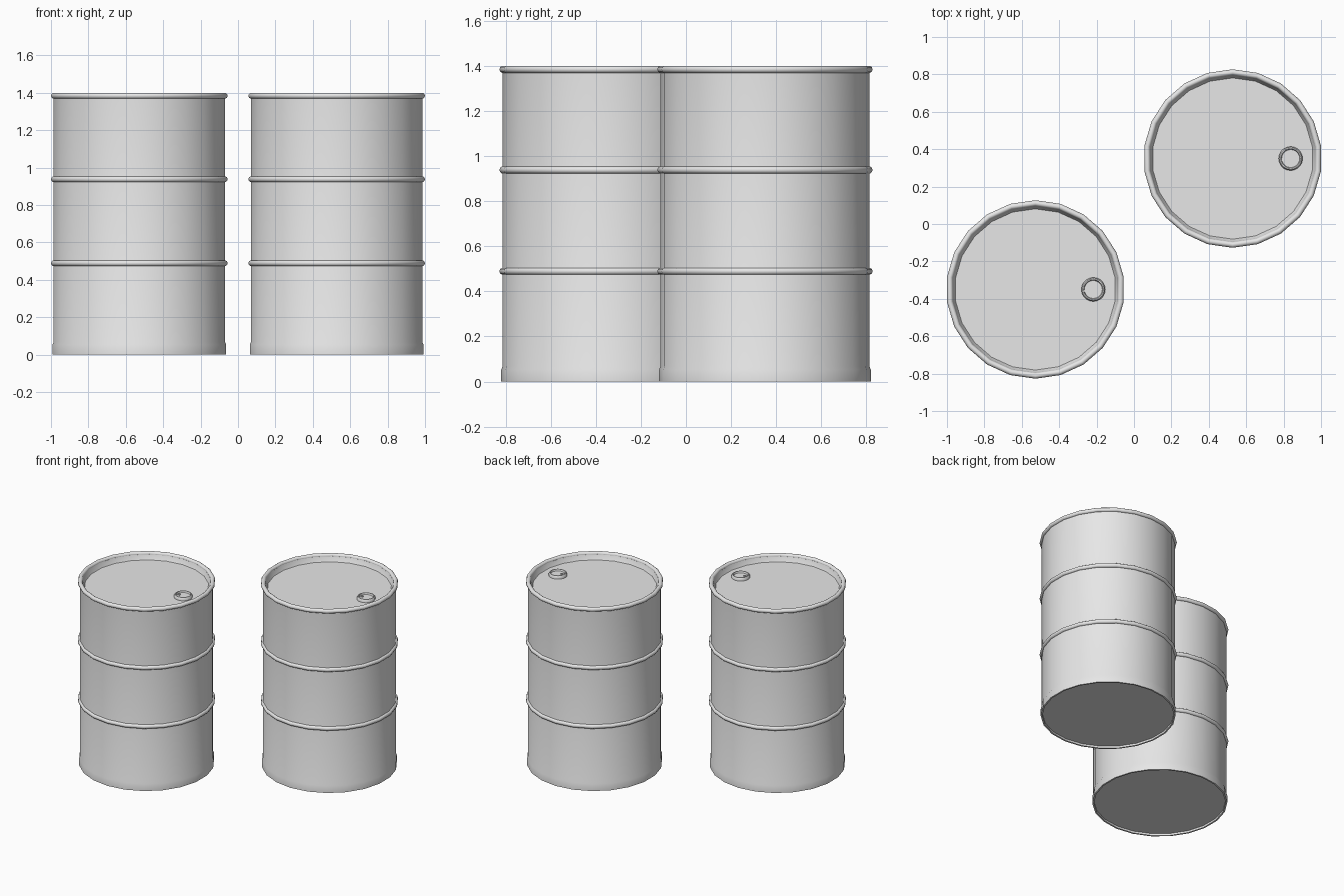
import bpy
import bmesh
import math
from mathutils import Vector

cube = bpy.data.objects.get("Cube")
if cube:
    bpy.data.objects.remove(cube, do_unlink=True)

SIDES = 22
HOOP_TUBE = 0.016

steel = bpy.data.materials.new("grey_steel")
steel.use_nodes = True
colour = (0.8, 0.8, 0.8, 1.0)
steel.diffuse_color = colour
steel.node_tree.nodes["Principled BSDF"].inputs["Base Color"].default_value = colour

parts = []


def finish(name, bm, location):
    """Turn a bmesh into a named, placed steel object."""
    bmesh.ops.recalc_face_normals(bm, faces=bm.faces)
    mesh = bpy.data.meshes.new(name)
    bm.to_mesh(mesh)
    bm.free()
    mesh.materials.append(steel)
    obj = bpy.data.objects.new(name, mesh)
    obj.location = location
    bpy.context.scene.collection.objects.link(obj)
    parts.append(obj)
    return obj


def lathe(name, profile, location, sides=SIDES, ring=False):
    """Revolve (radius, height) points; a ring closes on itself, else ends are capped."""
    bm = bmesh.new()
    loops = []
    for r, z in profile:
        angles = [math.pi / 2 + math.tau * i / sides for i in range(sides)]
        loops.append([bm.verts.new((r * math.cos(a), r * math.sin(a), z)) for a in angles])
    pairs = list(zip(loops, loops[1:]))
    if ring:
        pairs.append((loops[-1], loops[0]))
    else:
        bm.faces.new(loops[0][::-1])
        bm.faces.new(loops[-1])
    for low, high in pairs:
        for i in range(sides):
            j = (i + 1) % sides
            bm.faces.new((low[i], low[j], high[j], high[i]))
    return finish(name, bm, location)


def tube_profile(radius, tube, points=10):
    """Round cross-section for a hoop."""
    return [(radius + tube * math.cos(math.tau * i / points),
             tube * math.sin(math.tau * i / points)) for i in range(points)]


# Recessed bottom, base band, wall and sunken lid
BODY = [(0.457, 0.015), (0.457, 0), (0.469, 0), (0.469, 0.053), (0.463, 0.068),
        (0.463, 1.383), (0.445, 1.383), (0.434, 1.352), (0.431, 1.347)]

# Filler cap with a raised lip
CAP = [(0.064, 0), (0.064, 0.016), (0.058, 0.024), (0.052, 0.024), (0.048, 0.012)]


def build_drum(prefix, x, y):
    base = Vector((x, y, 0))
    lathe(prefix + "_drum_body", BODY, base)

    # Two rolling hoops and the rolled top rim
    hoop = tube_profile(0.461, HOOP_TUBE)
    for part, z in (("lower_hoop", 0.489), ("upper_hoop", 0.938), ("top_rim", 1.384)):
        lathe(f"{prefix}_{part}", hoop, base + Vector((0, 0, z)), ring=True)

    # Filler cap and its small tab
    cap_at = base + Vector((0.31, 0, 1.346))
    lathe(prefix + "_filler_cap", CAP, cap_at, sides=20)
    bm = bmesh.new()
    bmesh.ops.create_cube(bm, size=1)
    bmesh.ops.scale(bm, vec=(0.028, 0.012, 0.008), verts=bm.verts)
    finish(prefix + "_filler_cap_tab", bm, cap_at + Vector((-0.036, -0.008, 0.016)))


build_drum("right", -0.5275, -0.35)
build_drum("left", 0.5275, 0.35)

# Smooth the round surfaces, keep the creases
bpy.ops.object.select_all(action="DESELECT")
for obj in parts:
    obj.select_set(True)
bpy.context.view_layer.objects.active = parts[0]
bpy.ops.object.shade_smooth_by_angle(angle=math.radians(40))
